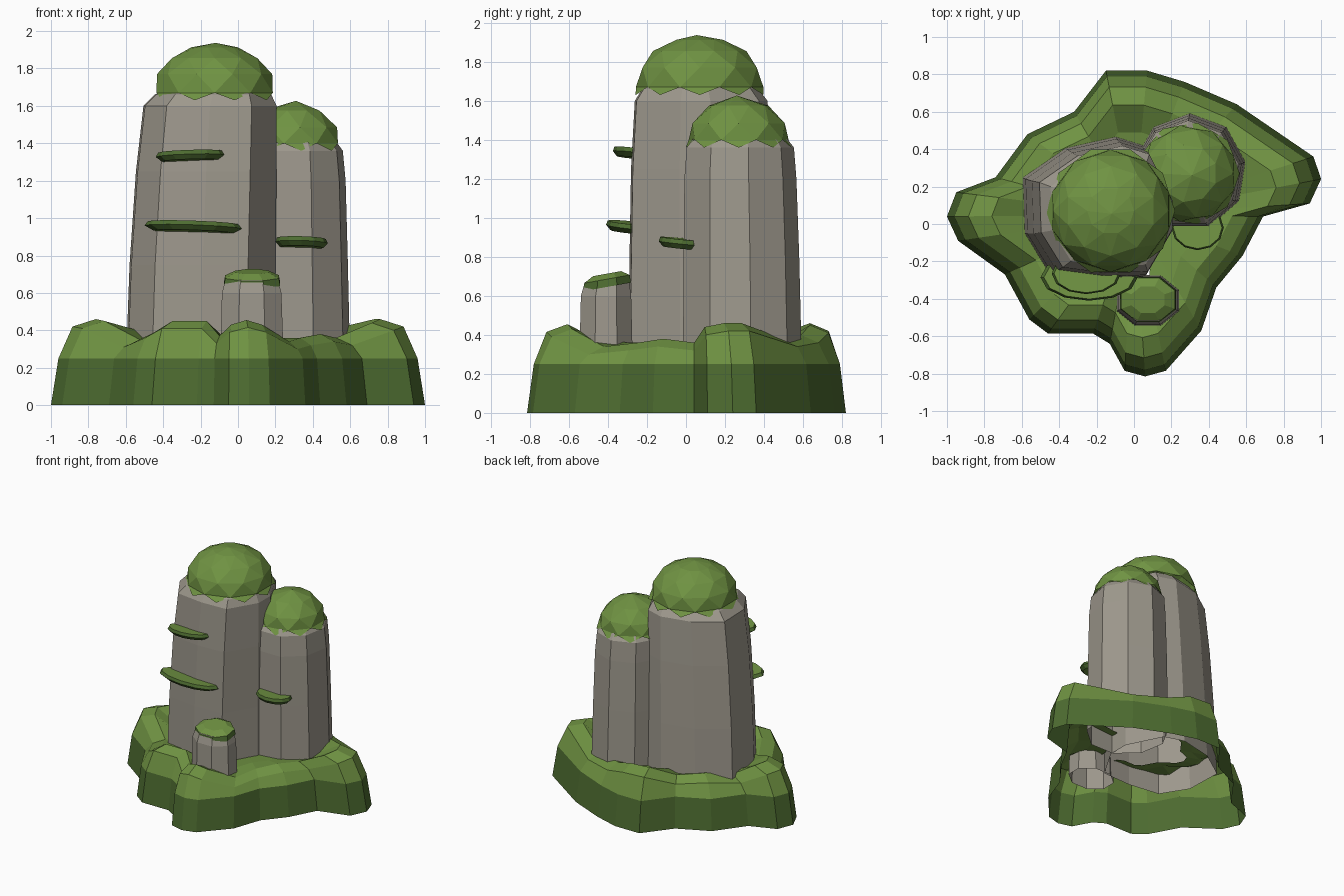
import bpy, math
from mathutils import Vector

if "Cube" in bpy.data.objects:
    bpy.data.objects.remove(bpy.data.objects["Cube"])


def material(name, color):
    m = bpy.data.materials.new(name)
    m.diffuse_color = (*color, 1)
    m.use_nodes = True
    m.node_tree.nodes["Principled BSDF"].inputs["Base Color"].default_value = m.diffuse_color
    return m


GRASS = material("grass_green", (0.16, 0.29, 0.055))
DARK = material("dark_grass", (0.075, 0.15, 0.03))
STONE = material("stone_grey", (0.34, 0.315, 0.265))


def make(name, verts, faces, mat):
    me = bpy.data.meshes.new(name)
    me.from_pydata(verts, [], faces)
    me.materials.append(mat)
    ob = bpy.data.objects.new(name, me)
    bpy.context.collection.objects.link(ob)
    return ob


def darken(ob, count):
    """Give the first faces (the lowest band) the darker grass colour."""
    ob.data.materials.append(DARK)
    for p in ob.data.polygons[:count]:
        p.material_index = 1


def loft(name, rings, mat, bottom=True, top=True):
    """Join equally sized counter-clockwise rings with quads, optionally capped."""
    n = len(rings[0])
    verts = [v for r in rings for v in r]
    faces = [(k * n + i, k * n + (i + 1) % n, (k + 1) * n + (i + 1) % n, (k + 1) * n + i)
             for k in range(len(rings) - 1) for i in range(n)]
    if bottom:
        faces.append(tuple(reversed(range(n))))
    if top:
        faces.append(tuple(range(len(verts) - n, len(verts))))
    return make(name, verts, faces, mat)


def circle(cx, cy, rx, ry, n, turn=0.0):
    return [(cx + rx * math.cos(math.tau * (i + turn) / n),
             cy + ry * math.sin(math.tau * (i + turn) / n)) for i in range(n)]


def pillar(name, outline, base, levels):
    """Faceted open-bottomed rock: outline scaled and shifted at each level."""
    rings = [[(cx + (x - base[0]) * s, cy + (y - base[1]) * s, z) for x, y in outline]
             for z, s, cx, cy in levels]
    return loft(name, rings, STONE, bottom=False)


def dome(name, cx, cy, profile, apex, n):
    """Triangulated cap with a zigzag lower hem."""
    verts, faces = [], []
    for k, (r, z) in enumerate(profile):
        verts += [(x, y, z) for x, y in circle(cx, cy, r, r, n, k * 0.5)]
    for k in range(len(profile) - 1):
        a, b = k * n, (k + 1) * n
        for i in range(n):
            j = (i + 1) % n
            faces.append((b + i, a + j, b + j))
            if k:
                faces.append((a + i, a + j, b + i))
    verts.append(apex)
    last = (len(profile) - 1) * n
    faces += [(last + i, last + (i + 1) % n, len(verts) - 1) for i in range(n)]
    return make(name, verts, faces, GRASS)


# Grassy mound: outline with crest height, open underneath
outline = [(1.0, .24, .46), (.96, .36, .46), (.55, .64, .38), (.27, .76, .40), (.07, .82, .45),
           (-.15, .82, .46), (-.32, .60, .37), (-.57, .48, .40), (-.74, .25, .36),
           (-.95, .17, .45), (-1.0, .04, .46), (-.94, -.09, .45), (-.69, -.27, .35),
           (-.56, -.51, .40), (-.46, -.585, .45), (-.22, -.585, .45), (-.13, -.64, .37),
           (-.05, -.785, .43), (.06, -.815, .455), (.17, -.785, .43), (.36, -.57, .34),
           (.44, -.34, .36), (.58, -.17, .38), (.69, .04, .36), (.94, .11, .44)]
mid = Vector((0, .05))


def at(x, y, s, z):
    return (*(mid + (Vector((x, y)) - mid) * s), z)


rings = [[at(x, y, s, height(h)) for x, y, h in outline]
         for s, height in ((1, lambda h: 0), (.96, lambda h: .25), (.885, lambda h: h - .04),
                           (.76, lambda h: h), (.57, lambda h: .36))]
# inner rim tucked just inside the rocks, reaching further in at the gap in front
rings.append([at(x, y, .27 if 20 <= i <= 23 else .45, .345)
              for i, (x, y, h) in enumerate(outline)])
darken(loft("grass_mound", rings, GRASS, bottom=False, top=False), len(outline))

# Rock pillars
tall = [(.20, -.03), (.20, .14), (.06, .42), (-.10, .47), (-.37, .41), (-.60, .25),
        (-.59, -.05), (-.46, -.26), (-.20, -.295), (.05, -.285)]
pillar("tall_rock", tall, (-.195, .09),
       [(.20, 1, -.195, .09), (.75, .975, -.185, .085), (1.25, .94, -.165, .08),
        (1.60, .89, -.145, .08), (1.66, .78, -.13, .075), (1.70, .6, -.125, .075)])
pillar("middle_rock", circle(.30, .28, .305, .315, 9, .25), (.30, .28),
       [(.20, 1, .30, .28), (.80, .97, .295, .275), (1.20, .94, .293, .27),
        (1.36, .90, .29, .27), (1.41, .78, .29, .27), (1.44, .6, .29, .27)])
pillar("small_rock", circle(.075, -.41, .185, .15, 8, .5), (.075, -.41),
       [(.20, 1, .075, -.41), (.60, .93, .073, -.41), (.67, .82, .073, -.405)])

# Grass caps
dome("tall_rock_cap", -.125, .07,
     [(.345, 1.63), (.327, 1.67), (.308, 1.77), (.24, 1.855), (.125, 1.913)],
     (-.12, .055, 1.937), 10)
dome("middle_rock_cap", .29, .27,
     [(.275, 1.36), (.26, 1.40), (.24, 1.485), (.155, 1.575)], (.31, .26, 1.627), 9)
tilt = lambda y, z: z + .18 * (y + .41)
darken(loft("small_rock_cap",
            [[(x, y, tilt(y, z)) for x, y in circle(.075, -.405, .16 * s, .13 * s, 8, .5)]
             for z, s in ((.645, 1.02), (.685, .97), (.713, .6))], GRASS), 8)


# Grass ledges growing from the rock faces
def ledge(name, cx, cy, cz, rx, ry, slope):
    levels = []
    for z, s in ((-.028, .82), (-.003, 1), (.02, .93)):
        levels.append([(x, y, cz + z + slope * (x - cx) - .1 * (y - cy))
                       for x, y in circle(cx, cy, rx * s, ry * s, 12)])
    darken(loft(name, levels, GRASS), 24)


ledge("upper_ledge", -.255, -.265, 1.335, .185, .11, .03)
ledge("lower_ledge", -.24, -.285, .955, .26, .125, -.035)
ledge("side_ledge", .34, -.02, .872, .14, .12, -.03)
